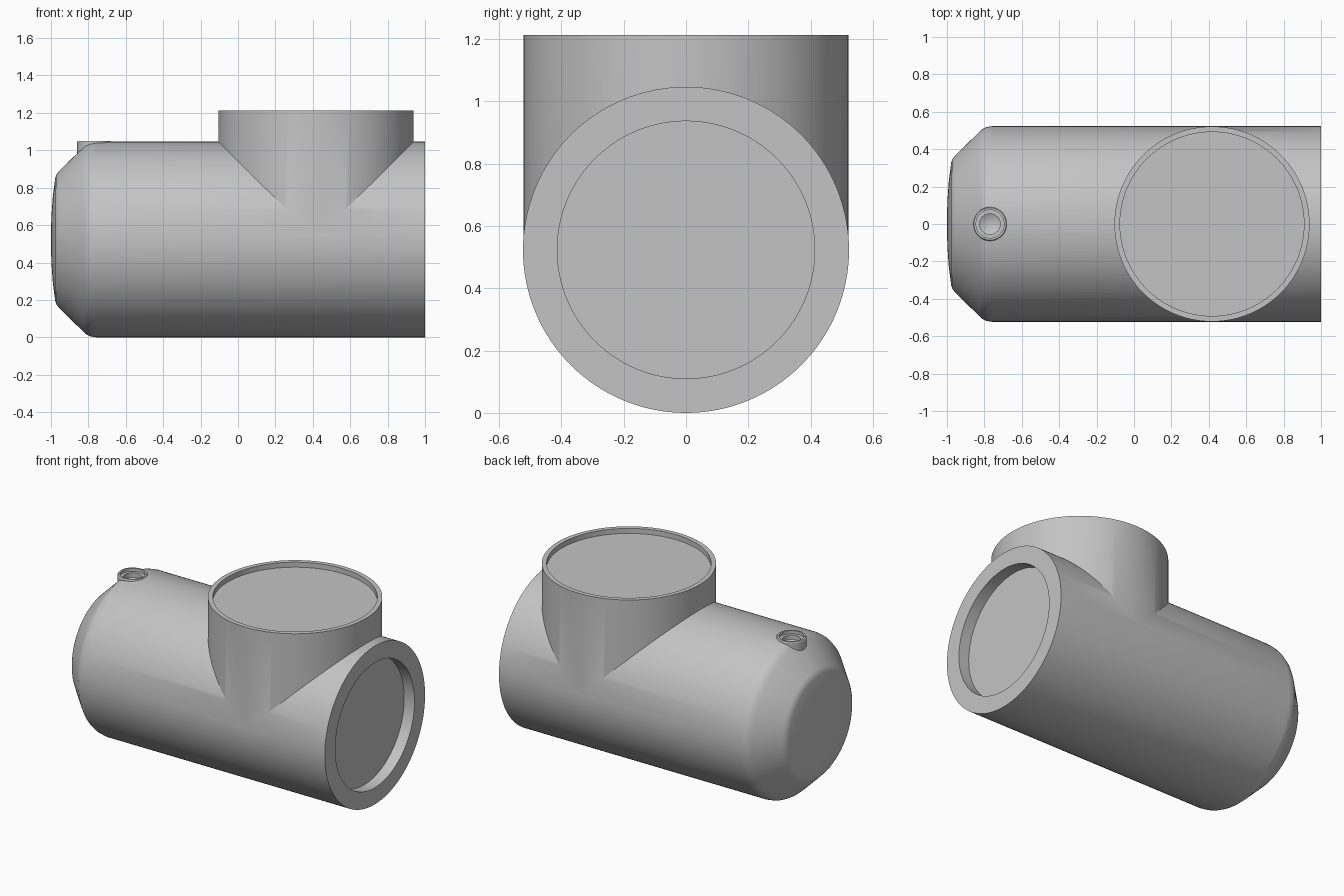
import bpy, bmesh, math
from mathutils import Matrix, Vector

if "Cube" in bpy.data.objects:
    bpy.data.objects.remove(bpy.data.objects["Cube"], do_unlink=True)

GREY = (0.55, 0.55, 0.55, 1)
metal = bpy.data.materials.new("plain_grey")
metal.use_nodes = True
metal.diffuse_color = GREY
metal.node_tree.nodes["Principled BSDF"].inputs["Base Color"].default_value = GREY

R = 0.523          # body radius, also the height of its axis
BRANCH_X = 0.417
PORT_X = -0.77
ALONG_X = Matrix.Translation((0, 0, R)) @ Matrix.Rotation(math.pi / 2, 4, 'Y')


def lathe(name, profile, matrix, steps=128):
    """Closed solid turned from (radius, height) points that start and end on the axis."""
    bm = bmesh.new()
    verts = [bm.verts.new((r, 0, h)) for r, h in profile]
    edges = [bm.edges.new(pair) for pair in zip(verts, verts[1:])]
    bmesh.ops.spin(bm, geom=verts + edges, cent=(0, 0, 0), axis=(0, 0, 1),
                   angle=math.tau, steps=steps)
    bmesh.ops.remove_doubles(bm, verts=bm.verts, dist=1e-5)
    bmesh.ops.recalc_face_normals(bm, faces=bm.faces)
    bm.transform(matrix)
    mesh = bpy.data.meshes.new(name)
    bm.to_mesh(mesh)
    bm.free()
    mesh.materials.append(metal)
    obj = bpy.data.objects.new(name, mesh)
    bpy.context.collection.objects.link(obj)
    return obj


def combine(target, tool, operation):
    """Apply a boolean and discard the tool."""
    mod = target.modifiers.new(operation.lower(), 'BOOLEAN')
    mod.operation, mod.solver, mod.object = operation, 'EXACT', tool
    bpy.context.view_layer.objects.active = target
    bpy.ops.object.modifier_apply(modifier=mod.name)
    bpy.data.objects.remove(tool, do_unlink=True)


# Main barrel: shallow dome, rounded chamfer, straight wall, flat open end
barrel = [(0, -1), (0.12, -0.998), (0.23, -0.99), (0.325, -0.978), (0.345, -0.972),
          (0.362, -0.96), (0.49, -0.83), (0.507, -0.812), (0.518, -0.79),
          (R, -0.76), (R, 1), (0, 1)]
body = lathe("tee_body", barrel, ALONG_X)

# Upright branch
branch = lathe("branch", [(0, R), (0.5215, R), (0.5215, 1.213), (0, 1.213)],
               Matrix.Translation((BRANCH_X, 0, 0)))
combine(body, branch, 'UNION')

# Small port boss on the shoulder
boss = lathe("port_boss", [(0, 0.9), (0.09, 0.9), (0.09, 1.044), (0.086, 1.05), (0, 1.05)],
             Matrix.Translation((PORT_X, 0, 0)), 48)
combine(body, boss, 'UNION')

# Recesses in the open end, the branch and the port
end_cut = lathe("end_recess", [(0, 0.925), (0.413, 0.925), (0.413, 1.1), (0, 1.1)], ALONG_X)
branch_cut = lathe("branch_recess", [(0, 1.18), (0.492, 1.18), (0.492, 1.3), (0, 1.3)],
                   Matrix.Translation((BRANCH_X, 0, 0)))
port_cut = lathe("port_recess", [(0, 0.97), (0.055, 1.0), (0.055, 1.03), (0.075, 1.03),
                                 (0.075, 1.1), (0, 1.1)],
                 Matrix.Translation((PORT_X, 0, 0)), 48)
for cutter in (end_cut, branch_cut, port_cut):
    combine(body, cutter, 'DIFFERENCE')

# Smooth shading with crisp rims
bpy.ops.object.select_all(action='DESELECT')
body.select_set(True)
bpy.context.view_layer.objects.active = body
bpy.ops.object.shade_smooth_by_angle(angle=math.radians(25))
